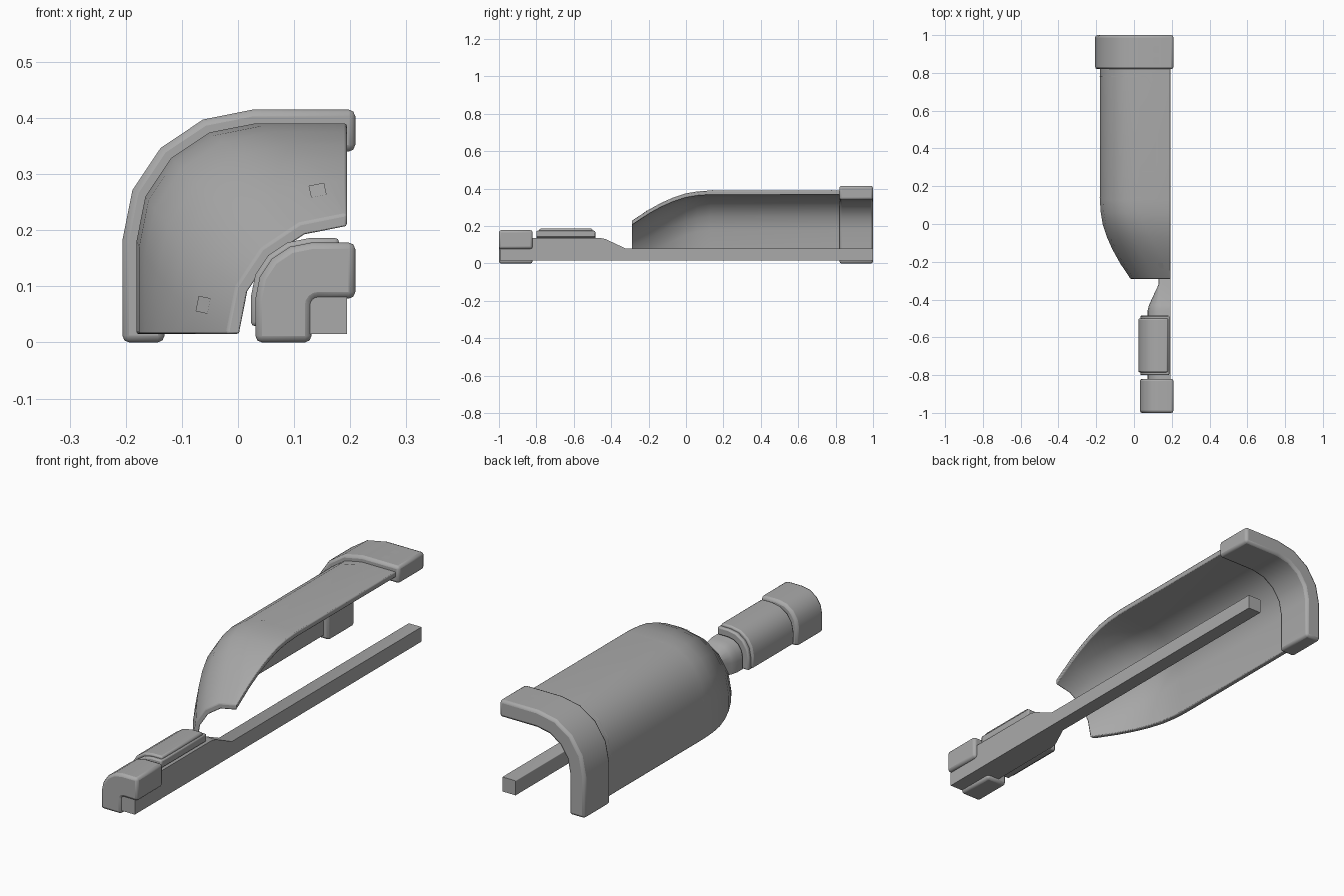
import bpy, bmesh, math
from mathutils import Vector

if "Cube" in bpy.data.objects:
    bpy.data.objects.remove(bpy.data.objects["Cube"])

AX, AZ = 0.194, 0.015      # corner axis that every quarter profile wraps around
ARC = 4                    # facets in each rounded corner

grey = bpy.data.materials.new("grey_plastic")
grey.diffuse_color = (0.4, 0.4, 0.4, 1)
grey.use_nodes = True
grey.node_tree.nodes["Principled BSDF"].inputs["Base Color"].default_value = grey.diffuse_color


def profile(r, c, ext=0.0):
    """Quarter of a rounded square: half width r, corner radius c, ends pushed past the axis by ext."""
    pts = [(AX + ext, AZ + r)]
    for i in range(ARC + 1):
        a = math.pi / 2 * (1 + i / ARC)
        pts.append((AX - r + c + c * math.cos(a), AZ + r - c + c * math.sin(a)))
    pts.append((AX - r, AZ - ext))
    return pts


def finish(name, bm, bevel=0.0, recalc=True):
    if recalc:
        bmesh.ops.recalc_face_normals(bm, faces=bm.faces)
    me = bpy.data.meshes.new(name)
    bm.to_mesh(me)
    bm.free()
    me.materials.append(grey)
    ob = bpy.data.objects.new(name, me)
    bpy.context.collection.objects.link(ob)
    bpy.ops.object.select_all(action='DESELECT')
    ob.select_set(True)
    bpy.context.view_layer.objects.active = ob
    bpy.ops.object.shade_smooth_by_angle(angle=math.radians(35))
    if bevel:
        m = ob.modifiers.new("edges", 'BEVEL')
        m.width, m.segments = bevel, 2
        m.limit_method, m.angle_limit = 'ANGLE', math.radians(40)
    return ob


def loft(name, rings, bevel=0.0):
    """Closed solid through (y, [(x, z), ...]) rings."""
    bm = bmesh.new()
    vs = [[bm.verts.new((x, y, z)) for x, z in pts] for y, pts in rings]
    n = len(vs[0])
    for a, b in zip(vs, vs[1:]):
        for i in range(n):
            j = (i + 1) % n
            bm.faces.new((a[i], a[j], b[j], b[i]))
    bm.faces.new(vs[0])
    bm.faces.new(vs[-1])
    return finish(name, bm, bevel)


def band(r, c, thick, ext=0.0):
    inner = profile(r - thick, max(c - thick, 0.012), ext)
    return profile(r, c, ext) + inner[::-1]


def solid(r, c):
    return profile(r, c) + [(AX, AZ)]


# shell outline: y, half width, corner radius as a fraction
SHELL = [(-0.29, 0.213, 0.98), (-0.2, 0.272, 0.86), (-0.135, 0.308, 0.77),
         (-0.07, 0.337, 0.69), (0.0, 0.36, 0.62), (0.06, 0.37, 0.58),
         (0.13, 0.375, 0.56), (0.9, 0.375, 0.56)]

# main body
loft("shell", [(y, band(r, r * f, 0.023)) for y, r, f in SHELL], 0.006)
loft("rear_collar", [(y, band(0.4, 0.233, 0.075, 0.015)) for y in (0.82, 1.0)], 0.012)

# centre rod swelling into the handle
loft("rod_and_handle", [(-0.995, solid(0.122, 0.075)), (-0.46, solid(0.122, 0.075)),
                        (-0.43, solid(0.115, 0.065)), (-0.32, solid(0.064, 0.003)),
                        (1.0, solid(0.064, 0.003))])
loft("end_knob", [(y, band(0.163, 0.1, 0.1, 0.015)) for y in (-1.0, -0.82)], 0.012)
loft("grip_sleeve", [(y, band(0.16, 0.1, 0.034, -0.007)) for y in (-0.8, -0.485)], 0.006)
loft("grip_pad", [(y, band(0.171, 0.105, 0.02, -0.014)) for y in (-0.785, -0.5)], 0.007)


def shell_section(y):
    for (y0, r0, f0), (y1, r1, f1) in zip(SHELL, SHELL[1:]):
        if y <= y1:
            k = (y - y0) / (y1 - y0)
            return profile(r0 + (r1 - r0) * k, r0 * f0 + (r1 * f1 - r0 * f0) * k)


def collar_section(y):
    return profile(0.4, 0.233, 0.015)


def on_surface(section, t, y):
    """Point on a section: t = -1 at the top end, 1 at the lower end."""
    p = [Vector((x, y, z)) for x, z in section(y)]
    lens = [(b - a).length for a, b in zip(p, p[1:])]
    d = (t + 1) / 2 * sum(lens)
    for a, b, l in zip(p, p[1:], lens):
        if d <= l + 1e-6:
            return a.lerp(b, d / l)
        d -= l
    return p[-1]


def trim(name, section, paths, width=0.004, lift=0.002, steps=32):
    """Thin raised ribbons that follow paths of (t, y) over a surface."""
    bm = bmesh.new()
    for path in paths:
        for (t0, y0), (t1, y1) in zip(path, path[1:]):
            n = steps if abs(t1 - t0) > 0.3 or abs(y1 - y0) > 0.3 else 5
            prev = None
            for i in range(n + 1):
                t, y = t0 + (t1 - t0) * i / n, y0 + (y1 - y0) * i / n
                e = 0.01
                dt = on_surface(section, min(t + e, 1), y) - on_surface(section, t - e, y)
                dy = on_surface(section, t, y + e) - on_surface(section, t, y - e)
                nor = dt.cross(dy).normalized()
                if nor.dot(Vector((-1, 0, 1))) < 0:
                    nor = -nor
                run = (dt * (t1 - t0) / 0.06 + dy * (y1 - y0) / 0.02).normalized()
                side = nor.cross(run).normalized() * width / 2
                p = on_surface(section, t, y) + nor * lift
                cur = [bm.verts.new(p - side), bm.verts.new(p + side)]
                if prev:
                    bm.faces.new((prev[0], cur[0], cur[1], prev[1]))
                prev = cur
    finish(name, bm, recalc=False)


# panel outline and cross seams on the shell, mirrored top to side
half = [(0.0, 0.78), (0.6, 0.78), (0.78, 0.7), (0.78, 0.28), (0.55, 0.28)]
panel = [[(s * t, y) for t, y in half] for s in (-1, 1)]
seams = [[(s * 0.8, 0.14), (s * 0.45, 0.14)] for s in (-1, 1)]
trim("panel_lines", shell_section, panel + seams, 0.003)

# small square inserts near both long edges
marks = [[(s * 0.75, y - 0.015), (s * 0.75, y + 0.015)] for s in (-1, 1) for y in (0.79, -0.22)]
trim("shell_inserts", shell_section, marks, 0.028)
marks = [[(s * 0.75, y - 0.016), (s * 0.75, y + 0.016)] for s in (-1, 1) for y in (0.865, 0.925)]
trim("collar_inserts", collar_section, marks, 0.03)
